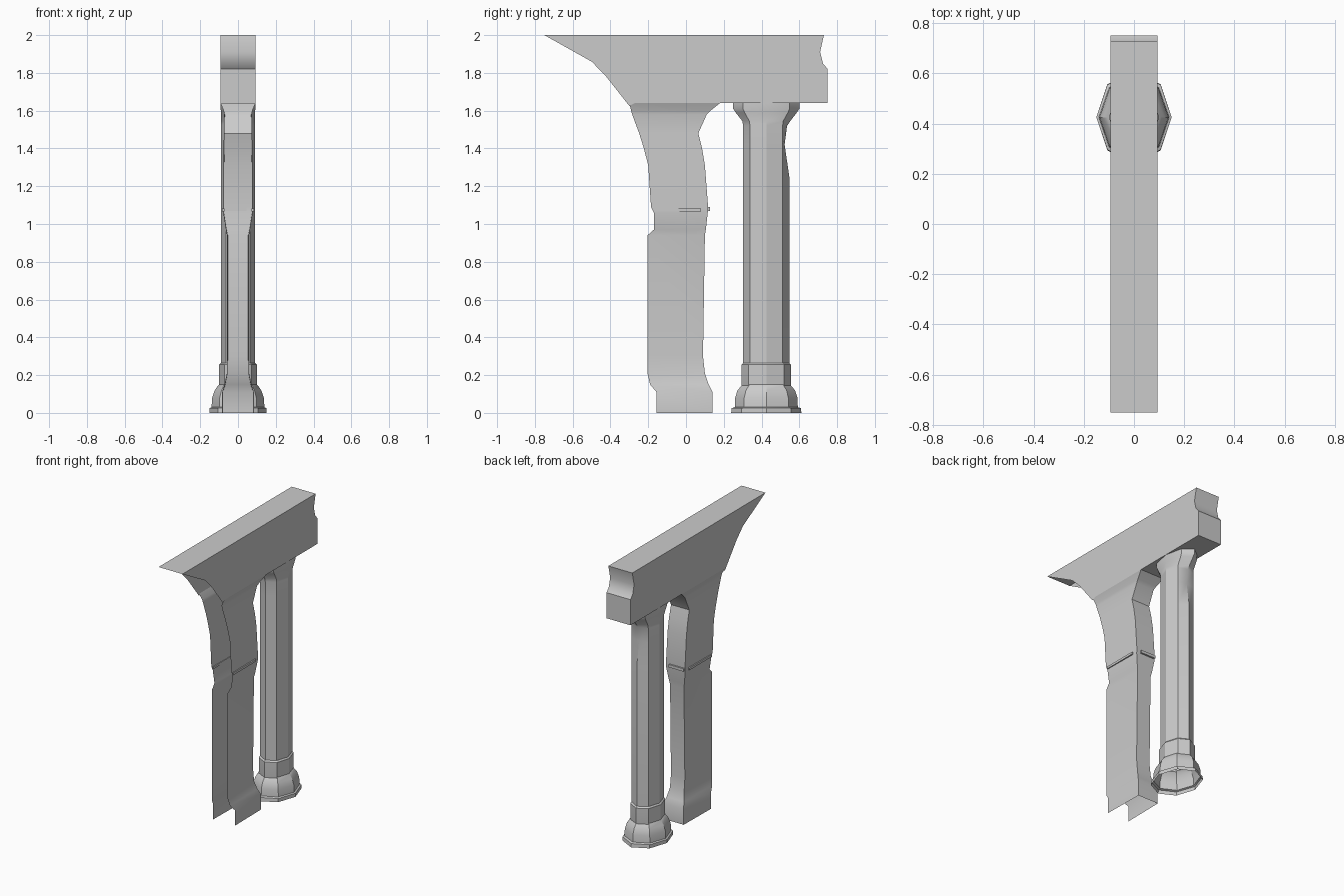
import bpy, bmesh, math

cube = bpy.data.objects.get("Cube")
if cube:
    bpy.data.objects.remove(cube, do_unlink=True)

stone = bpy.data.materials.new("grey_stone")
stone.use_nodes = True
grey = (0.6, 0.6, 0.6, 1)
stone.diffuse_color = grey
stone.node_tree.nodes["Principled BSDF"].inputs["Base Color"].default_value = grey


def finish(name, bm, angle=30):
    """Turn a bmesh into a shaded stone object."""
    bmesh.ops.recalc_face_normals(bm, faces=bm.faces[:])
    mesh = bpy.data.meshes.new(name)
    bm.to_mesh(mesh)
    bm.free()
    mesh.materials.append(stone)
    ob = bpy.data.objects.new(name, mesh)
    bpy.context.collection.objects.link(ob)
    bpy.ops.object.select_all(action='DESELECT')
    ob.select_set(True)
    bpy.context.view_layer.objects.active = ob
    bpy.ops.object.shade_smooth_by_angle(angle=math.radians(angle))
    return ob


def bridge(bm, a, b, closed):
    """Join two rows of vertices with quads."""
    n = len(a)
    for i in range(n if closed else n - 1):
        j = (i + 1) % n
        bm.faces.new((a[i], a[j], b[j], b[i]))


def box(name, x0, x1, y0, y1, z0, z1):
    bm = bmesh.new()
    bmesh.ops.create_cube(bm, size=1)
    for v in bm.verts:
        v.co = [lo if c < 0 else hi
                for c, lo, hi in zip(v.co, (x0, y0, z0), (x1, y1, z1))]
    return finish(name, bm)


# Beam: side profile as (y, z), open along the curved front edge
HALF = 0.093
profile = [(-.75, 2), (-.5, 1.86), (-.43, 1.79), (-.3, 1.625), (-.27, 1.64),
           (.18, 1.64), (.75, 1.64), (.75, 1.82), (.725, 1.85),
           (.71, 1.91), (.73, 2)]
bm = bmesh.new()
sides = [[bm.verts.new((x, y, z)) for y, z in profile] for x in (-HALF, HALF)]
for side in sides:
    bm.faces.new(side)
first_closed = 5
bridge(bm, sides[0][first_closed:] + sides[0][:1],
       sides[1][first_closed:] + sides[1][:1], False)
finish("beam", bm)

# Pillar: three-sided channel open at the front; rows of z, front y, back y, half width
rows = [(0, -.156, .14, .08), (.11, -.156, .14, .08), (.15, -.19, .12, .067),
        (.21, -.204, .1, .055), (.3, -.204, .09, .054), (.94, -.204, .1, .054),
        (.97, -.17, .105, .06), (1.06, -.17, .115, .074), (1.09, -.185, .117, .074),
        (1.31, -.2, .1, .073), (1.4, -.223, .085, .072), (1.48, -.248, .065, .071),
        (1.58, -.285, .11, .07), (1.6, -.29, .13, .076), (1.64, -.3, .18, HALF)]
bm = bmesh.new()
previous = None
for z, front, back, half in rows:
    ring = [bm.verts.new((x, y, z)) for x, y in
            ((-half - .004 * (z < 1.6), front), (-half, back),
             (half, back), (half + .004 * (z < 1.6), front))]
    if previous:
        bridge(bm, previous, ring, False)
    previous = ring
finish("pillar", bm)

# Thin ledges around the pillar
for name, s in (("left_ledge", 1), ("right_ledge", -1)):
    x0, x1 = sorted((s * .072, s * .084))
    box(name, x0, x1, -.17, .08, 1.066, 1.082)
box("back_ledge", -.07, .045, .11, .128, 1.07, 1.09)

# Column: eight-sided; rows of z, x radius, y radius, dent of the back corner
CENTRE = .425
rows = [(0, .15, .186, 0), (.025, .15, .183, 0), (.03, .14, .167, 0),
        (.08, .137, .165, 0), (.12, .123, .152, 0), (.145, .106, .13, 0),
        (.15, .1, .132, 0), (.255, .1, .132, 0), (.265, .091, .122, 0),
        (1.25, .091, .122, 0), (1.42, .091, .122, .025), (1.52, .091, .122, .012),
        (1.545, .089, .127, 0), (1.59, .09, .162, 0), (1.61, .092, .175, 0),
        (1.64, .092, .175, 0)]
bm = bmesh.new()
previous = None
for z, rx, ry, dent in rows:
    ring = []
    for i in range(8):
        a = i * math.pi / 4
        push = dent if i == 2 else 0
        ring.append(bm.verts.new((rx * math.cos(a),
                                  CENTRE + ry * math.sin(a) - push, z)))
    if previous:
        bridge(bm, previous, ring, True)
    previous = ring
finish("column", bm)
